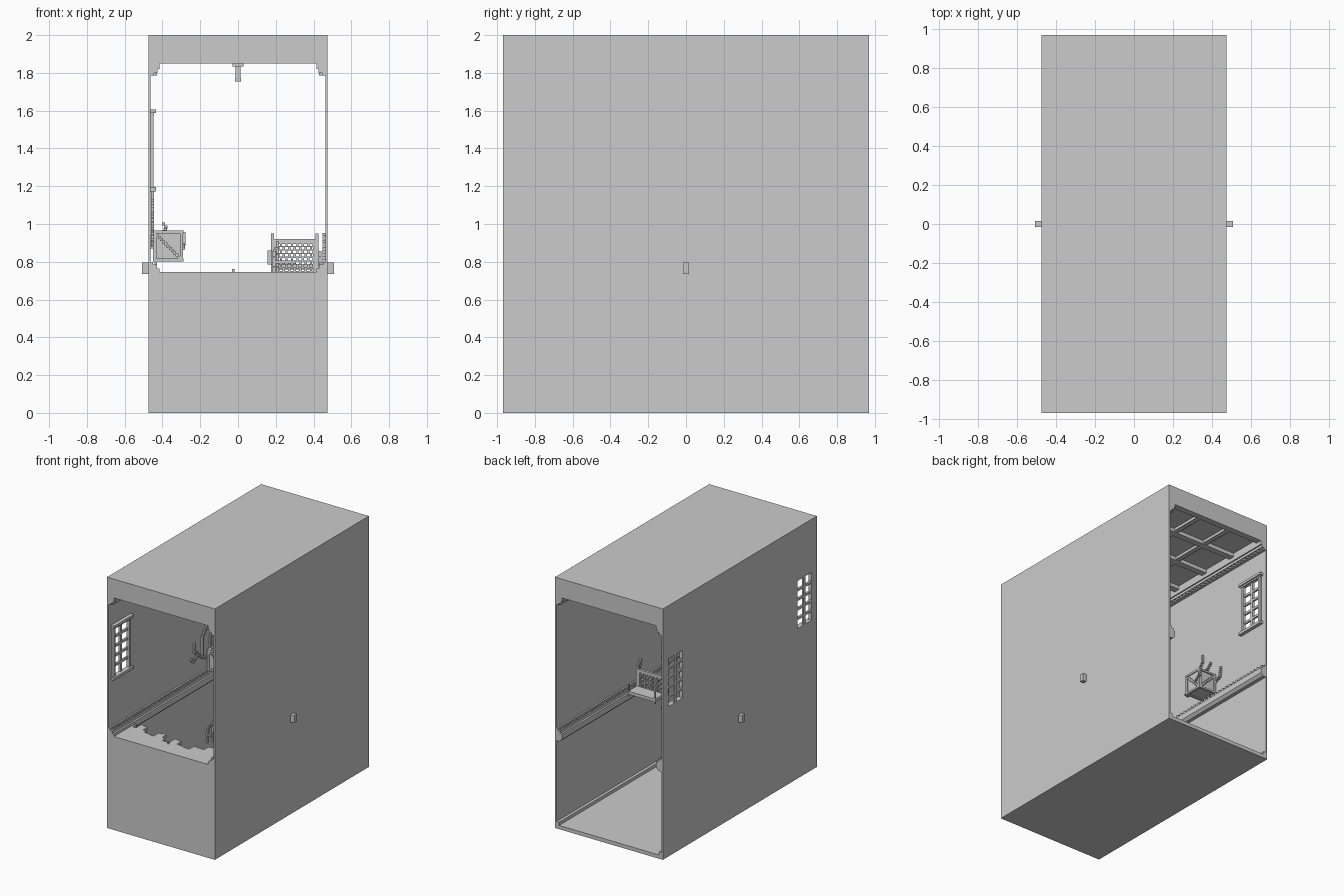
import bpy, bmesh, random
from mathutils import Vector, Matrix

random.seed(4)
X, Y, T = 0.475, 0.97, 0.012   # half width, half depth, wall thickness


def make(name, boxes):
    """One object from (x0, x1, y0, y1, z0, z1) boxes."""
    bm = bmesh.new()
    for x0, x1, y0, y1, z0, z1 in boxes:
        m = Matrix.Translation(((x0 + x1) / 2, (y0 + y1) / 2, (z0 + z1) / 2))
        m = m @ Matrix.Diagonal((abs(x1 - x0), abs(y1 - y0), abs(z1 - z0), 1))
        bmesh.ops.create_cube(bm, size=1, matrix=m)
    me = bpy.data.meshes.new(name)
    bm.to_mesh(me)
    bm.free()
    ob = bpy.data.objects.new(name, me)
    bpy.context.collection.objects.link(ob)
    return ob


def extrude_y(name, profile, y0, y1):
    """Extrude an (x, z) profile along y."""
    bm = bmesh.new()
    f = bm.faces.new([bm.verts.new((x, y0, z)) for x, z in profile])
    r = bmesh.ops.extrude_face_region(bm, geom=[f])
    vs = [v for v in r["geom"] if isinstance(v, bmesh.types.BMVert)]
    bmesh.ops.translate(bm, verts=vs, vec=(0, y1 - y0, 0))
    bmesh.ops.recalc_face_normals(bm, faces=bm.faces)
    me = bpy.data.meshes.new(name)
    bm.to_mesh(me)
    bm.free()
    ob = bpy.data.objects.new(name, me)
    bpy.context.collection.objects.link(ob)
    return ob


def chain(path, s=0.016):
    """Small blocks stepping along a path."""
    out = []
    for a, b in zip(path, path[1:]):
        a, b = Vector(a), Vector(b)
        n = max(1, int((b - a).length / s))
        for i in range(n + 1):
            p = a.lerp(b, i / n)
            out.append((p.x - s / 2, p.x + s / 2, p.y - s / 2, p.y + s / 2, p.z - s / 2, p.z + s / 2))
    return out


# Shell
make("base", [(-X, X, -Y, Y, 0, 0.03)])
make("roof", [(-X, X, -Y, Y, 1.88, 2)])
make("front_panel", [(-X, X, -Y, -Y + 0.02, 0.03, 0.745)])
make("right_wall", [(X - T, X, -Y, Y, 0.03, 1.88)])

# Left wall with two paned windows
WZ0, WZ1, HW = 1.195, 1.575, 0.088
wall = [(-X, -X + T, -Y, Y, 0.03, WZ0), (-X, -X + T, -Y, Y, WZ1, 1.88)]
edges = [-Y, -0.815 - HW, -0.815 + HW, 0.81 - HW, 0.81 + HW, Y]
for i in (0, 2, 4):
    wall.append((-X, -X + T, edges[i], edges[i + 1], WZ0, WZ1))
make("left_wall", wall)
for label, c in (("front", -0.815), ("back", 0.81)):
    b = [(-X, -X + T + 0.004, c - 0.012, c + 0.012, WZ0, WZ1)]
    for k in range(1, 5):
        z = WZ0 + (WZ1 - WZ0) * k / 5
        b.append((-X, -X + T + 0.004, c - HW, c + HW, z - 0.009, z + 0.009))
    xi = -X + T
    for s in (-1, 1):
        b.append((xi, xi + 0.015, c + s * HW, c + s * (HW + 0.022), WZ0, WZ1))
    b.append((xi, xi + 0.028, c - 0.125, c + 0.125, WZ0 - 0.022, WZ0))
    b.append((xi, xi + 0.018, c - 0.115, c + 0.115, WZ1, WZ1 + 0.02))
    b.append((xi, xi + 0.028, c - 0.125, c + 0.125, WZ1 + 0.012, WZ1 + 0.032))
    make(label + "_window", b)

# Mouldings along both side walls
w = X - T
crown = [(w, 1.785), (0.445, 1.785), (0.445, 1.80), (0.425, 1.80), (0.425, 1.82),
         (0.415, 1.82), (0.415, 1.88), (w, 1.88)]
rail = [(w, 0.70), (0.435, 0.70), (0.415, 0.72), (0.415, 0.765), (0.43, 0.765),
        (0.43, 0.785), (0.45, 0.785), (0.45, 0.80), (w, 0.80)]
for side, s in (("left", -1), ("right", 1)):
    extrude_y(side + "_crown", [(s * x, z) for x, z in crown], -Y, Y)
    extrude_y(side + "_rail", [(s * x, z) for x, z in rail], -Y, Y)
    make(side + "_skirting", [(s * 0.44, s * w, -Y, Y, 0.03, 0.055)])
    teeth = []
    for i in range(48):
        y = -0.95 + i * 0.0402
        teeth.append((s * 0.43, s * 0.445, y, y + 0.018, 1.785, 1.80))
        teeth.append((s * 0.43, s * 0.442, y, y + 0.018, 0.785, 0.797))
    make(side + "_dentils", teeth)
    make(side + "_knob", [(s * X, s * 0.508, -0.016, 0.016, 0.735, 0.795)])

# Coffered ceiling
b = []
for x in (-0.14, 0.14):
    b.append((x - 0.02, x + 0.02, -Y, Y, 1.858, 1.88))
    b.append((x - 0.01, x + 0.01, -Y, Y, 1.85, 1.858))
for i in range(7):
    y = -0.945 + i * 0.315
    b.append((-0.42, 0.42, y - 0.025, y + 0.025, 1.85, 1.88))
make("ceiling_beams", b)
make("ceiling_hook", [(-0.03, 0.03, -0.03, 0.03, 1.835, 1.85), (-0.012, 0.012, -0.012, 0.012, 1.76, 1.835),
                      (-0.015, 0.015, -0.01, 0.01, 1.755, 1.775)])

# Broken floor: boards with ragged ends
boards = []
n = 30
for i in range(n):
    x0 = -0.463 + i * 0.926 / n
    u = i / (n - 1)
    depth = 0.27 - 0.13 * u * 1.6 if u < 0.6 else 0.15 + 0.5 * (u - 0.6)
    depth += random.choice((-0.04, -0.02, 0, 0.03, 0.05))
    boards.append((x0, x0 + 0.926 / n, -Y, -Y + depth, 0.722, 0.745))
boards += [(-0.032, -0.018, -0.85, -0.835, 0.745, 0.762)]
make("broken_floor", boards)

# Crate with crossed straps hanging on the left wall
cx, cy, cz = -0.37, 0.33, 0.882
b = [(-0.435, -0.298, cy - 0.07, cy + 0.07, 0.808, 0.955)]
for z in (0.802, 0.95):
    for s in (-1, 1):
        b.append((-0.445, -0.288, cy + s * 0.062, cy + s * 0.08, z, z + 0.015))
        b.append((cx + s * 0.062, cx + s * 0.08, cy - 0.08, cy + 0.08, z, z + 0.015))
for s in (-1, 1):
    for t in (-1, 1):
        b.append((cx + s * 0.062, cx + s * 0.08, cy + t * 0.062, cy + t * 0.08, 0.802, 0.965))
    b += chain([(cx - 0.07, cy + s * 0.07, cz + 0.07), (cx + 0.07, cy + s * 0.07, cz - 0.07)])
    b += chain([(cx + s * 0.07, cy - 0.07, cz + 0.07), (cx + s * 0.07, cy + 0.07, cz - 0.07)])
make("hanging_crate", b + [(-0.463, -0.435, cy - 0.04, cy + 0.04, 0.87, 0.94)])

# Branches around the crate
b = chain([(-0.39, 0.33, 0.96), (-0.38, 0.37, 0.985), (-0.395, 0.36, 1.0)])
b += chain([(-0.29, 0.36, 0.87), (-0.285, 0.42, 0.9), (-0.285, 0.43, 0.95)])
b += chain([(-0.453, 0.30, 0.88), (-0.453, 0.2, 0.92), (-0.453, 0.1, 1.0), (-0.453, 0.1, 1.06)])
b += chain([(-0.453, 0.2, 0.92), (-0.453, 0.2, 1.08), (-0.453, 0.25, 1.14), (-0.453, 0.25, 1.19)])
b += chain([(-0.453, 0.15, 0.96), (-0.453, 0.08, 0.93), (-0.453, 0.06, 0.95)])
b += chain([(-0.453, 0.3, 0.9), (-0.453, 0.3, 1.04), (-0.453, 0.34, 1.09)])
b += chain([(-0.453, 0.38, 0.9), (-0.453, 0.45, 0.93), (-0.453, 0.46, 1.0)])
make("branches", b)

# Lattice-backed chair near the right wall
b = [(0.175, 0.19, 0.0, 0.02, 0.745, 0.95), (0.41, 0.425, 0.0, 0.02, 0.745, 0.95),
     (0.18, 0.42, 0.0, 0.02, 0.895, 0.92), (0.18, 0.205, 0.0, 0.02, 0.745, 0.9), (0.398, 0.42, 0.0, 0.02, 0.745, 0.9),
     (0.155, 0.18, -0.01, 0.05, 0.785, 0.86), (0.18, 0.42, 0.02, 0.13, 0.76, 0.785)]
for r in range(8):
    z = 0.745 + r * 0.019
    b.append((0.2, 0.4, 0.004, 0.014, z, z + 0.006))
    for c in range(7):
        x = 0.207 + c * 0.029 + (r % 2) * 0.0145
        b.append((x, x + 0.012, 0.004, 0.014, z, z + 0.019))
for x in (0.18, 0.41):
    b.append((x, x + 0.012, 0.118, 0.13, 0.745, 0.84))
make("lattice_chair", b)

# Splinters by the right wall
b = chain([(0.455, -0.1, 0.79), (0.455, -0.06, 0.87), (0.455, -0.08, 0.945)])
b += chain([(0.435, -0.05, 0.78), (0.435, -0.03, 0.85)])
b += chain([(0.19, -0.66, 0.745), (0.19, -0.65, 0.85), (0.2, -0.62, 0.87)])
b += chain([(0.21, -0.62, 0.745), (0.21, -0.61, 0.9)])
b += chain([(0.19, -0.66, 0.80), (0.3, -0.62, 0.80)])
make("splinters", b)
